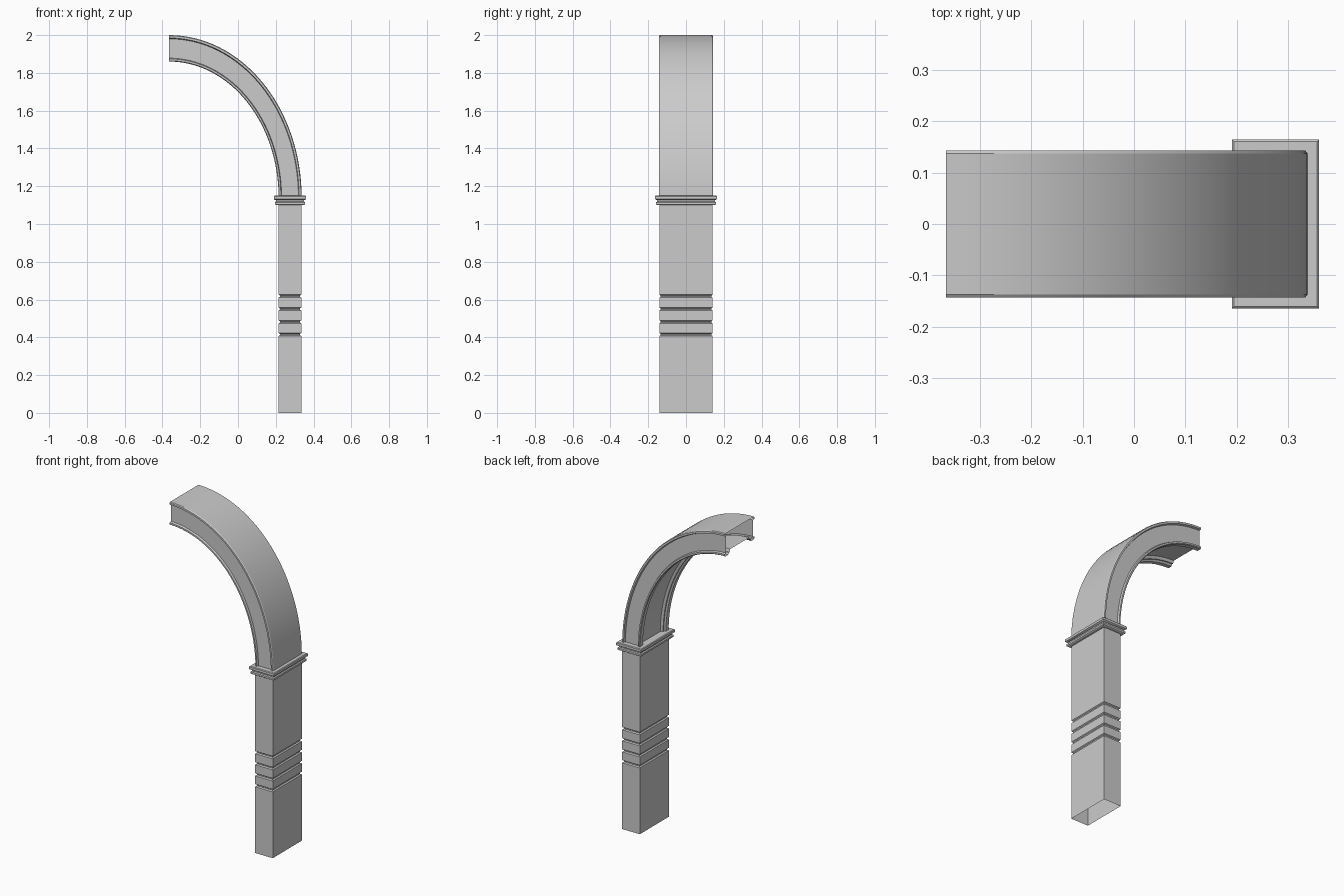
import bpy, bmesh, math

if "Cube" in bpy.data.objects:
    bpy.data.objects.remove(bpy.data.objects["Cube"])

CX = 0.275            # pillar centre in x
ARCH_X, ARCH_Z = -0.365, 1.14


def loft(name, rings, closed_loft=False, angle=30):
    """Skin a list of closed rings of equal length into a mesh."""
    bm = bmesh.new()
    loops = [[bm.verts.new(p) for p in ring] for ring in rings]
    n = len(loops[0])
    pairs = list(zip(loops, loops[1:]))
    if closed_loft:
        pairs.append((loops[-1], loops[0]))
    for a, b in pairs:
        for i in range(n):
            j = (i + 1) % n
            bm.faces.new((a[i], a[j], b[j], b[i]))
    bmesh.ops.recalc_face_normals(bm, faces=bm.faces)
    mesh = bpy.data.meshes.new(name)
    bm.to_mesh(mesh)
    bm.free()
    ob = bpy.data.objects.new(name, mesh)
    bpy.context.collection.objects.link(ob)
    bpy.ops.object.select_all(action='DESELECT')
    ob.select_set(True)
    bpy.context.view_layer.objects.active = ob
    bpy.ops.object.shade_smooth_by_angle(angle=math.radians(angle))
    return ob


def rect(hx, hy, z):
    return [(CX - hx, -hy, z), (CX + hx, -hy, z), (CX + hx, hy, z), (CX - hx, hy, z)]


# Hollow pillar with four V-shaped grooves, open at the ends
profile = [(0, 0)]
for z in (0.415, 0.482, 0.55, 0.618):
    profile += [(0, z - 0.008), (0.007, z - 0.003), (0.007, z + 0.003), (0, z + 0.008)]
profile.append((0, 1.105))
loft("pillar", [rect(0.06 - d, 0.141 - d, z) for d, z in profile])

# Two-tier capital moulding (offset from the pillar face, height)
cap = [(-0.005, 1.10), (0.012, 1.10), (0.018, 1.104), (0.018, 1.115), (0.012, 1.119),
       (0.012, 1.126), (0.018, 1.128), (0.023, 1.132), (0.023, 1.146), (0.019, 1.15),
       (-0.03, 1.15)]
loft("capital", [rect(0.062 + d, 0.141 + d, z) for d, z in cap])

# Quarter arch: half cross-section as (inner-to-outer fraction, y), then mirrored
half = [(1, 0.137), (0.97, 0.143), (0.89, 0.143), (0.86, 0.131), (0.13, 0.131),
        (0.10, 0.143), (0.03, 0.143), (0, 0.138), (0, 0.112), (0.08, 0.106),
        (0.08, 0.098), (0.2, 0.092)]
section = half + [(r, -y) for r, y in reversed(half)]
STEPS = 32
rings = []
for k in range(STEPS + 1):
    t = math.pi / 2 * k / STEPS
    rings.append([(ARCH_X + (0.58 + 0.122 * r) * math.cos(t), y,
                   ARCH_Z + (0.72 + 0.14 * r) * math.sin(t)) for r, y in section])
loft("arch", rings)
